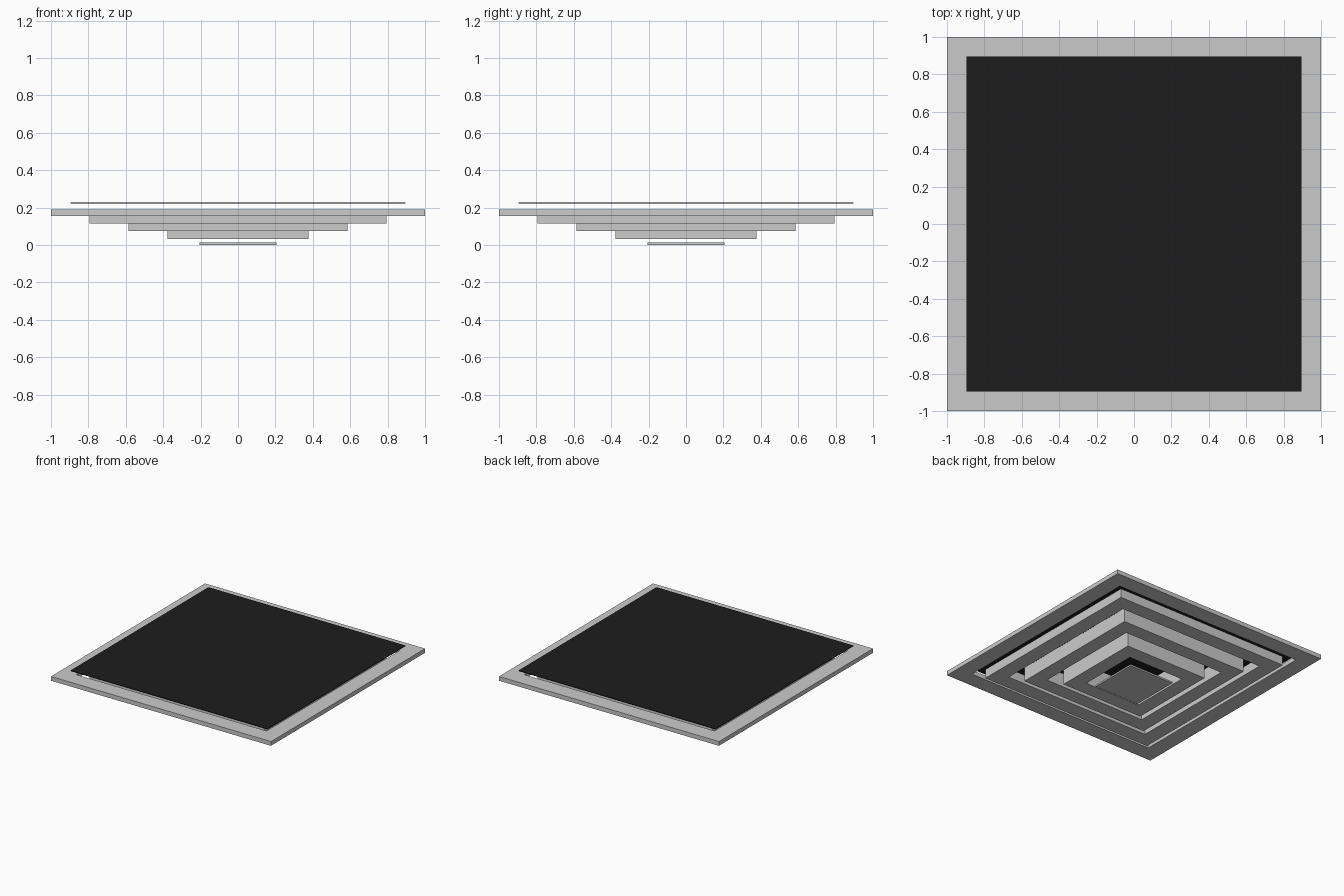
import bpy, bmesh

if "Cube" in bpy.data.objects:
    bpy.data.objects.remove(bpy.data.objects["Cube"])


def finish(name, bm):
    bmesh.ops.recalc_face_normals(bm, faces=bm.faces)
    mesh = bpy.data.meshes.new(name)
    bm.to_mesh(mesh)
    bm.free()
    obj = bpy.data.objects.new(name, mesh)
    bpy.context.collection.objects.link(obj)
    return obj


def square(bm, half, z):
    return [bm.verts.new((sx * half, sy * half, z))
            for sx, sy in ((-1, -1), (1, -1), (1, 1), (-1, 1))]


def ring(name, outer, inner, z0, z1):
    """Square ring with a solid rectangular section."""
    bm = bmesh.new()
    loops = [square(bm, h, z) for h, z in
             ((outer, z0), (outer, z1), (inner, z1), (inner, z0))]
    for k in range(4):
        a, b = loops[k], loops[(k + 1) % 4]
        for i in range(4):
            j = (i + 1) % 4
            bm.faces.new((a[i], a[j], b[j], b[i]))
    return finish(name, bm)


def plate(name, half, z0, z1):
    """Thin square panel."""
    bm = bmesh.new()
    a, b = square(bm, half, z0), square(bm, half, z1)
    bm.faces.new(a)
    bm.faces.new(b)
    for i in range(4):
        j = (i + 1) % 4
        bm.faces.new((a[i], a[j], b[j], b[i]))
    return finish(name, bm)


TOP = 0.19

# Outer frame and the nested louvre rings, each hanging lower
for name, outer, inner, bottom in (
        ("outer_frame", 1.0, 0.865, 0.155),
        ("large_louvre_ring", 0.795, 0.67, 0.115),
        ("middle_louvre_ring", 0.586, 0.465, 0.075),
        ("small_louvre_ring", 0.377, 0.255, 0.032)):
    ring(name, outer, inner, bottom, TOP)

# Centre panel at the lowest point
plate("centre_panel", 0.205, 0.0, 0.013)

# Dark backing panel floating above the frame
backing = plate("backing_panel", 0.896, 0.222, 0.227)
dark = bpy.data.materials.new("dark_backing")
dark.diffuse_color = (0.012, 0.012, 0.012, 1)
dark.use_nodes = True
dark.node_tree.nodes["Principled BSDF"].inputs["Base Color"].default_value = dark.diffuse_color
backing.data.materials.append(dark)
